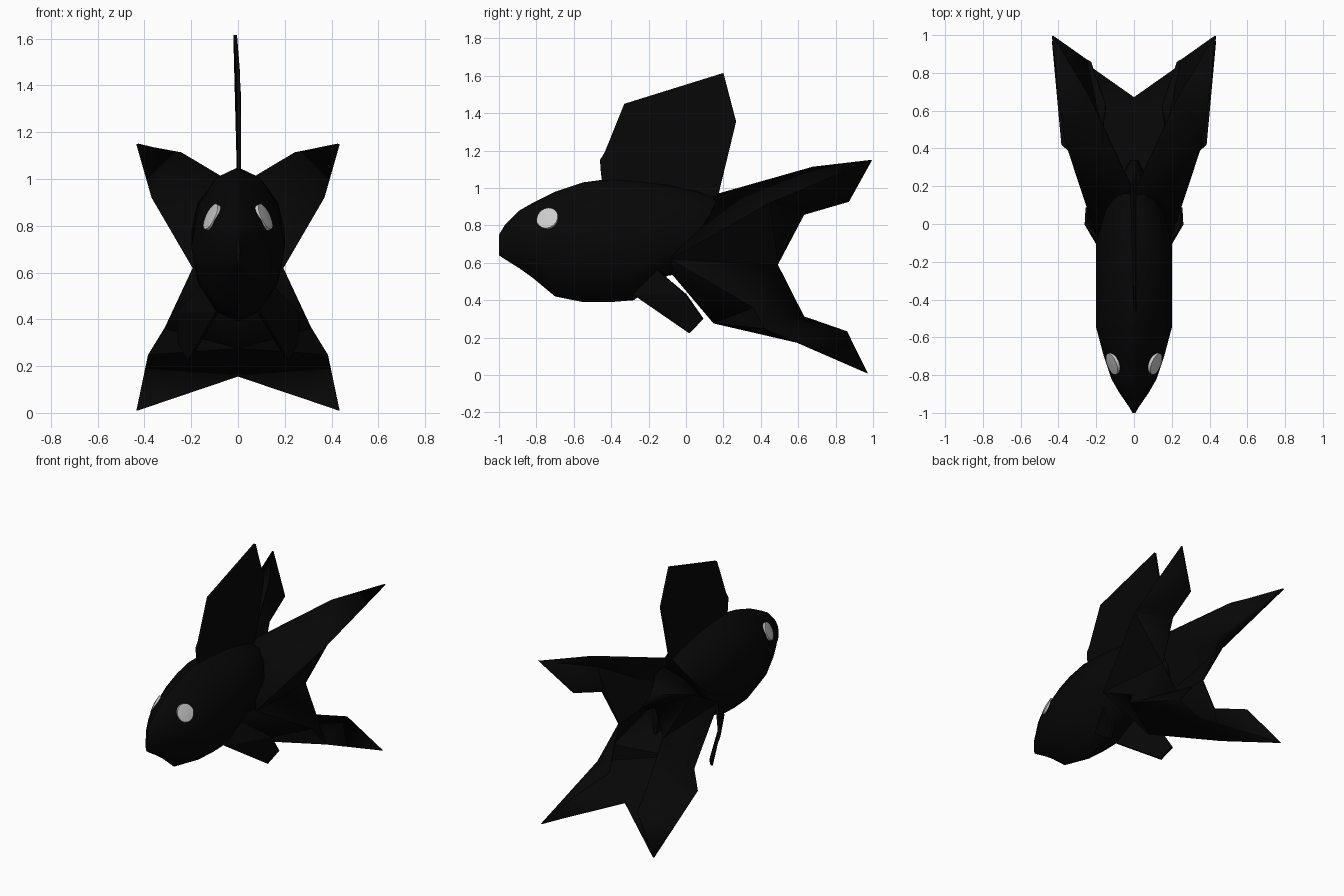
import bpy, bmesh, math
from mathutils import Vector

cube = bpy.data.objects.get("Cube")
if cube:
    bpy.data.objects.remove(cube, do_unlink=True)


def material(name, value):
    mat = bpy.data.materials.new(name)
    mat.use_nodes = True
    color = (value, value, value, 1)
    mat.diffuse_color = color
    mat.node_tree.nodes["Principled BSDF"].inputs["Base Color"].default_value = color
    return mat


BLACK = material("matte black", 0.002)
PALE = material("pale grey eye", 0.6)


def build(name, verts, faces, mat, angle=None):
    """Make an object from points and faces with consistent normals."""
    bm = bmesh.new()
    made = [bm.verts.new(v) for v in verts]
    for face in faces:
        bm.faces.new([made[i] for i in face])
    bmesh.ops.recalc_face_normals(bm, faces=bm.faces)
    mesh = bpy.data.meshes.new(name)
    bm.to_mesh(mesh)
    bm.free()
    mesh.materials.append(mat)
    obj = bpy.data.objects.new(name, mesh)
    bpy.context.collection.objects.link(obj)
    if angle:
        bpy.ops.object.select_all(action="DESELECT")
        obj.select_set(True)
        bpy.context.view_layer.objects.active = obj
        bpy.ops.object.shade_smooth_by_angle(angle=math.radians(angle))
    return obj


def mirror(obj):
    mod = obj.modifiers.new("mirror", "MIRROR")
    mod.use_clip = True


def thicken(obj, amount):
    mod = obj.modifiers.new("thickness", "SOLIDIFY")
    mod.thickness = amount
    mod.offset = 0


# Body: rings along y given as (y, bottom, top, half width, pinch towards a diamond)
SECTIONS = [
    (-1.0, .64, .75, .008, 1), (-.97, .62, .80, .025, 1.3), (-.89, .57, .88, .08, 1.6),
    (-.82, .52, .92, .12, 1.7), (-.70, .42, .98, .16, 1.6), (-.55, .39, 1.03, .2, 1.3),
    (-.40, .39, 1.05, .2, 1.1), (-.28, .40, 1.04, .2, 1), (-.10, .53, 1.02, .2, 1),
    (.08, .56, .98, .15, 1), (.22, .52, .93, .08, 1), (.34, .50, .72, .02, 1),
]
SIDES = 12
verts, faces = [], []
for y, low, high, half, pinch in SECTIONS:
    for k in range(SIDES):
        a = math.tau * k / SIDES
        x = math.copysign(abs(math.sin(a)) ** pinch, math.sin(a)) * half
        verts.append((x, y, (low + high) / 2 + (high - low) / 2 * math.cos(a)))
for s in range(len(SECTIONS) - 1):
    for k in range(SIDES):
        n = (k + 1) % SIDES
        faces.append((s * SIDES + k, s * SIDES + n, (s + 1) * SIDES + n, (s + 1) * SIDES + k))
faces.append(range(SIDES))
faces.append(range(len(verts) - SIDES, len(verts)))
build("body", verts, faces, BLACK, 40)

# Dorsal fin: upright sheet with a slight sideways bend at the tip
outline = [(-.44, .97), (-.455, 1.08), (-.46, 1.15), (-.435, 1.19), (-.33, 1.45),
           (.2, 1.615), (.268, 1.355), (.17, .95)]
dorsal = build("dorsal_fin", [(.005 - max(0, z - 1.4) * .08, y, z) for y, z in outline],
               [range(len(outline))], BLACK)
thicken(dorsal, .016)

# Tail: four-lobed folded sheet, one half mirrored
P = {
    "root": (0, .17, .965), "top": (.24, .68, 1.11), "high_tip": (.43, .995, 1.15),
    "high_back": (.25, .87, .93), "high_inner": (.2, .63, .86), "high_corner": (.365, .45, .92),
    "fork": (.17, .49, .59), "low_inner": (.15, .63, .31), "low_back": (.23, .86, .23),
    "low_tip": (.43, .97, .01), "low_corner": (.38, .42, .25), "ridge": (.31, .36, .36),
    "flank": (.19, -.08, .62), "keel": (0, .15, .28), "belly": (0, -.07, .54),
    "notch": (0, .67, .16),
}
PANELS = [
    "root top high_corner", "top high_tip high_corner", "high_tip high_back high_corner",
    "high_back high_inner high_corner", "high_inner fork high_corner",
    "root high_corner flank", "flank high_corner fork", "flank fork ridge",
    "fork low_inner low_corner ridge", "low_inner low_back low_corner",
    "low_back low_tip low_corner", "flank ridge keel belly", "ridge low_corner keel",
    "keel low_corner notch", "low_corner low_tip notch",
]
names = list(P)
tail = build("tail_fin", P.values(), [[names.index(n) for n in p.split()] for p in PANELS], BLACK, 30)
mirror(tail)
thicken(tail, .01)

# Pelvic fins: a pair of slanting blades under the belly
pelvic = build("pelvic_fins", [(.09, -.28, .43), (.21, .02, .225), (.25, .09, .30),
                               (.255, 0, .43), (.13, -.15, .56)],
               [(0, 1, 2, 3), (0, 3, 4)], BLACK)
mirror(pelvic)
thicken(pelvic, .015)

# Eyes: shallow domed discs lying on the sides of the head
normal = Vector((1, -.38, .48)).normalized()
side = normal.cross(Vector((0, 0, 1))).normalized()
up = side.cross(normal)
center = Vector((.118, -.742, .84))
STEPS = 16
rim = [center + .06 * (math.cos(math.tau * k / STEPS) * side + math.sin(math.tau * k / STEPS) * up)
       for k in range(STEPS)]
base = [p - normal * .025 for p in rim]
dome = [center + normal * .006]
loop = [(k, (k + 1) % STEPS) for k in range(STEPS)]
eyes = build("eyes", rim + base + dome,
             [(a, b, 2 * STEPS) for a, b in loop]
             + [(a, b, b + STEPS, a + STEPS) for a, b in loop]
             + [range(STEPS, 2 * STEPS)], PALE, 40)
mirror(eyes)
